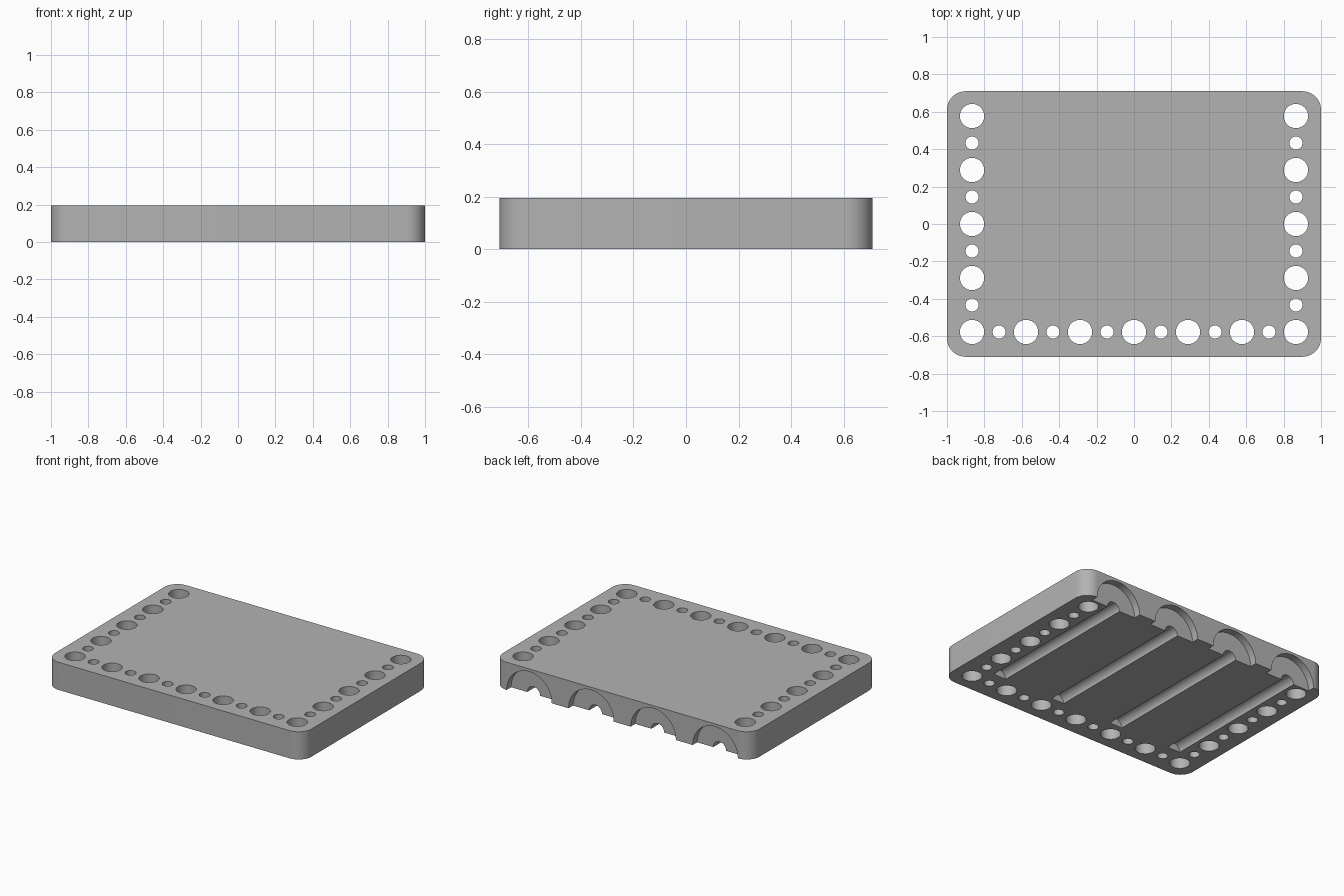
import bpy, bmesh
from math import pi
from mathutils import Matrix

cube = bpy.data.objects.get("Cube")
if cube:
    bpy.data.objects.remove(cube)

W, D, H = 2.0, 1.42, 0.195      # plate size
CORNER = 0.1
PITCH = 0.1443                  # hole spacing
HOLE_X, HOLE_Y = 6 * PITCH, 4 * PITCH

grey = bpy.data.materials.new("plain grey")
grey.use_nodes = True
grey.diffuse_color = (0.45, 0.45, 0.45, 1)
grey.node_tree.nodes["Principled BSDF"].inputs["Base Color"].default_value = (0.45, 0.45, 0.45, 1)


def make_object(name, bm):
    mesh = bpy.data.meshes.new(name)
    bm.to_mesh(mesh)
    bm.free()
    mesh.materials.append(grey)
    obj = bpy.data.objects.new(name, mesh)
    bpy.context.collection.objects.link(obj)
    return obj


def add_cylinder(bm, x, y, r, z0, z1, segments=40):
    bmesh.ops.create_cone(bm, cap_ends=True, segments=segments, radius1=r, radius2=r, depth=z1 - z0,
                          matrix=Matrix.Translation((x, y, (z0 + z1) / 2)))


def add_bar(bm, x, r, y0, y1, segments=64):
    turn = Matrix.Rotation(pi / 2, 4, "X")
    bmesh.ops.create_cone(bm, cap_ends=True, segments=segments, radius1=r, radius2=r, depth=y1 - y0,
                          matrix=Matrix.Translation((x, (y0 + y1) / 2, 0)) @ turn)


# Plate with rounded upright corners
bm = bmesh.new()
bmesh.ops.create_cube(bm, size=1, matrix=Matrix.Translation((0, 0, H / 2)) @ Matrix.Diagonal((W, D, H, 1)))
upright = [e for e in bm.edges if abs(e.verts[0].co.z - e.verts[1].co.z) > H / 2]
bmesh.ops.bevel(bm, geom=upright, offset=CORNER, segments=12, profile=0.5, affect="EDGES")
plate = make_object("plate", bm)

# Alternating large and small holes along the front and both sides
holes = bmesh.new()
spots = [(i, -4) for i in range(-6, 7)]
spots += [(side, j) for side in (-6, 6) for j in range(-3, 5)]
for i, j in spots:
    radius = 0.065 if (i + j) % 2 == 0 else 0.035
    add_cylinder(holes, i * PITCH, j * PITCH, radius, -0.1, H + 0.1)

# Half-round grooves underneath, each opening into a wide half-disc recess at the back
grooves, recesses = bmesh.new(), bmesh.new()
for x in (-0.725, -0.242, 0.242, 0.725):
    add_bar(grooves, x, 0.05, -0.47, D / 2 + 0.1)
    add_bar(recesses, x, 0.176, D / 2 - 0.05, D / 2 + 0.1)

cutters = [make_object("hole_cutter", holes), make_object("groove_cutter", grooves),
           make_object("recess_cutter", recesses)]

bpy.ops.object.select_all(action="DESELECT")
plate.select_set(True)
bpy.context.view_layer.objects.active = plate
for cutter in cutters:
    cutter.hide_render = True
    mod = plate.modifiers.new(cutter.name, "BOOLEAN")
    mod.operation, mod.solver, mod.object = "DIFFERENCE", "EXACT", cutter
    bpy.ops.object.modifier_apply(modifier=mod.name)
    bpy.data.objects.remove(cutter)

bpy.ops.object.shade_smooth_by_angle(angle=pi / 6)
